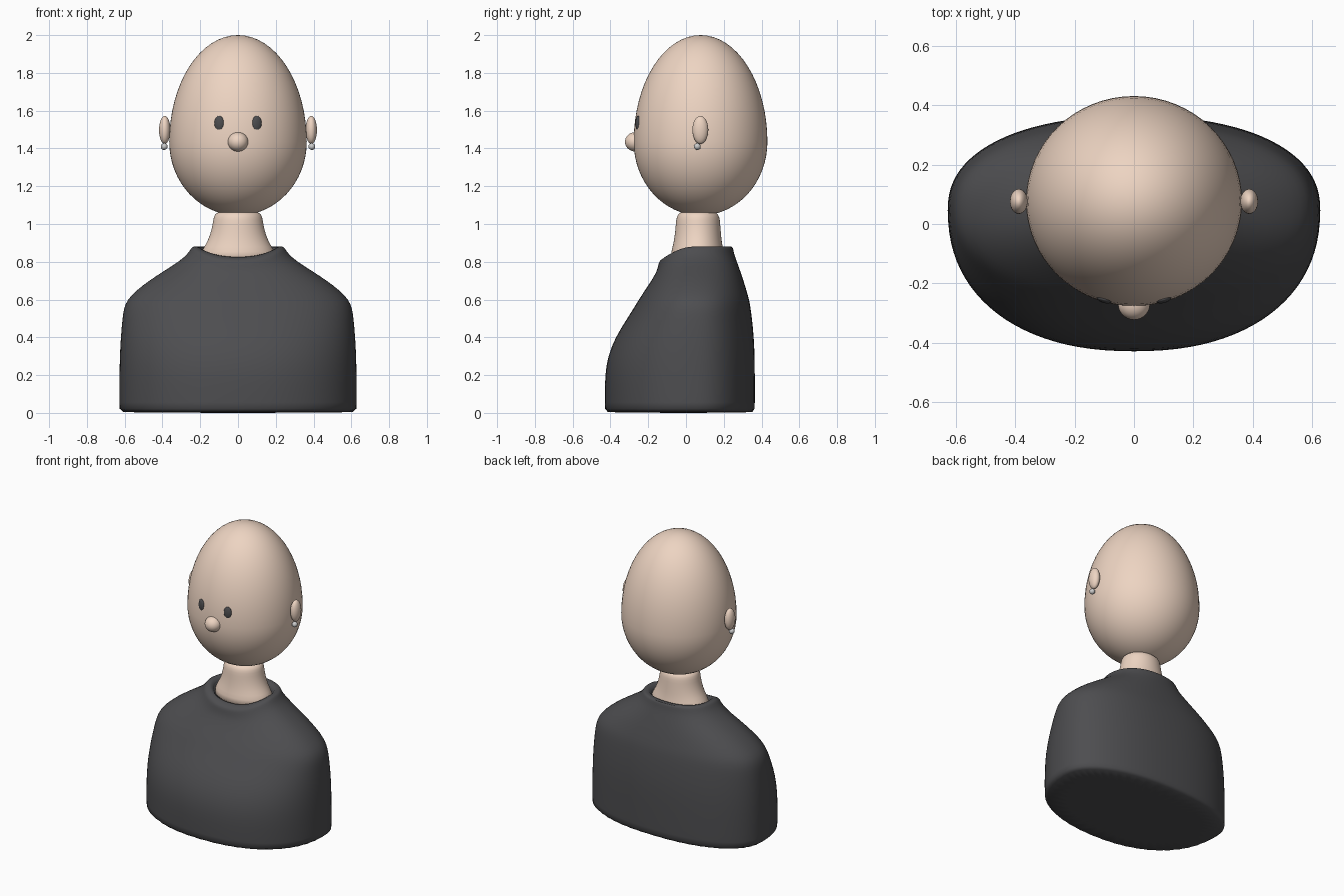
import bpy, bmesh
from math import sin, cos, pi, copysign

if "Cube" in bpy.data.objects:
    bpy.data.objects.remove(bpy.data.objects["Cube"])


def material(name, rgb):
    m = bpy.data.materials.new(name)
    m.diffuse_color = (*rgb, 1)
    m.use_nodes = True
    m.node_tree.nodes["Principled BSDF"].inputs["Base Color"].default_value = m.diffuse_color
    return m


skin = material("skin", (0.85, 0.66, 0.54))
cloth = material("dark_cloth", (0.075, 0.075, 0.08))
silver = material("silver", (0.8, 0.8, 0.8))


def finish(obj, mat, levels=0):
    obj.data.materials.append(mat)
    bpy.ops.object.select_all(action='DESELECT')
    obj.select_set(True)
    bpy.context.view_layer.objects.active = obj
    bpy.ops.object.shade_smooth_by_angle(angle=1.05)
    if levels:
        sub = obj.modifiers.new("smooth", 'SUBSURF')
        sub.levels = sub.render_levels = levels
    return obj


def loft(name, rings, mat, y_mid, power=2.0, n=48):
    """Skin rings of (z, half width, front y, back y, front drop)."""
    bm = bmesh.new()
    loops = []
    for z, rx, yf, yb, drop in rings:
        loop = []
        for i in range(n):
            a = 2 * pi * i / n
            c, s = cos(a), sin(a)
            x = copysign(abs(c) ** (2 / power), c) * rx
            t = copysign(abs(s) ** (2 / power), s)
            y = y_mid + t * ((yb - y_mid) if s > 0 else (y_mid - yf))
            loop.append(bm.verts.new((x, y, z - drop * min(t, 0) ** 2)))
        loops.append(loop)
    for lo, hi in zip(loops, loops[1:]):
        for i in range(n):
            j = (i + 1) % n
            bm.faces.new((lo[i], lo[j], hi[j], hi[i]))
    bm.faces.new(loops[0][::-1])
    bm.faces.new(loops[-1])
    me = bpy.data.meshes.new(name)
    bm.to_mesh(me)
    bm.free()
    obj = bpy.data.objects.new(name, me)
    bpy.context.collection.objects.link(obj)
    return finish(obj, mat, 1)


def ellipsoid(name, loc, radii, mat, seg=32, rot=0):
    bpy.ops.mesh.primitive_uv_sphere_add(segments=seg, ring_count=seg // 2, radius=1,
                                         location=loc, rotation=(0, 0, rot))
    obj = bpy.context.object
    obj.name = name
    obj.scale = radii
    return finish(obj, mat)


# Sweater torso, rising into a rounded collar that dips at the front
loft("sweater", [
    (0.000, 0.622, -0.424, 0.359, 0), (0.008, 0.629, -0.43, 0.365, 0),
    (0.10, 0.629, -0.43, 0.365, 0), (0.20, 0.629, -0.43, 0.365, 0),
    (0.30, 0.627, -0.415, 0.364, 0), (0.40, 0.622, -0.375, 0.36, 0),
    (0.50, 0.613, -0.312, 0.35, 0), (0.55, 0.606, -0.28, 0.343, 0),
    (0.60, 0.588, -0.25, 0.335, 0), (0.65, 0.537, -0.217, 0.32, 0),
    (0.70, 0.472, -0.19, 0.305, 0.01), (0.75, 0.395, -0.172, 0.288, 0.03),
    (0.80, 0.315, -0.155, 0.27, 0.05), (0.84, 0.268, -0.147, 0.255, 0.06),
    (0.87, 0.25, -0.142, 0.25, 0.068), (0.881, 0.24, -0.13, 0.245, 0.068),
    (0.882, 0.22, -0.105, 0.225, 0.056), (0.876, 0.196, -0.083, 0.2, 0.048),
    (0.80, 0.185, -0.075, 0.19, 0.04),
], cloth, 0.05, power=2.25)

# Neck, flaring towards the collar
loft("neck", [
    (0.78, 0.215, -0.095, 0.215, 0), (0.86, 0.192, -0.076, 0.198, 0),
    (0.90, 0.165, -0.066, 0.19, 0), (0.95, 0.145, -0.058, 0.185, 0),
    (1.00, 0.134, -0.054, 0.181, 0), (1.04, 0.129, -0.05, 0.178, 0),
    (1.06, 0.115, -0.035, 0.162, 0), (1.07, 0.08, -0.01, 0.13, 0),
], skin, 0.064)

# Egg-shaped head: a sphere with a taller upper half
head = ellipsoid("head", (0, 0.077, 1.435), (0.364, 0.354, 0.39), skin, 64)
for v in head.data.vertices:
    if v.co.z > 0:
        v.co.z *= 0.565 / 0.39

ellipsoid("nose", (0, -0.269, 1.435), (0.054, 0.054, 0.051), skin)

# Paired features
for side, label in ((-1, "left"), (1, "right")):
    ellipsoid(label + "_eye", (side * 0.1, -0.254, 1.533), (0.026, 0.012, 0.04),
              cloth, rot=side * 0.28)
    ellipsoid(label + "_ear", (side * 0.388, 0.076, 1.498), (0.03, 0.042, 0.074), skin)
    ellipsoid(label + "_earring", (side * 0.391, 0.06, 1.41), (0.018,) * 3, silver, 24)
